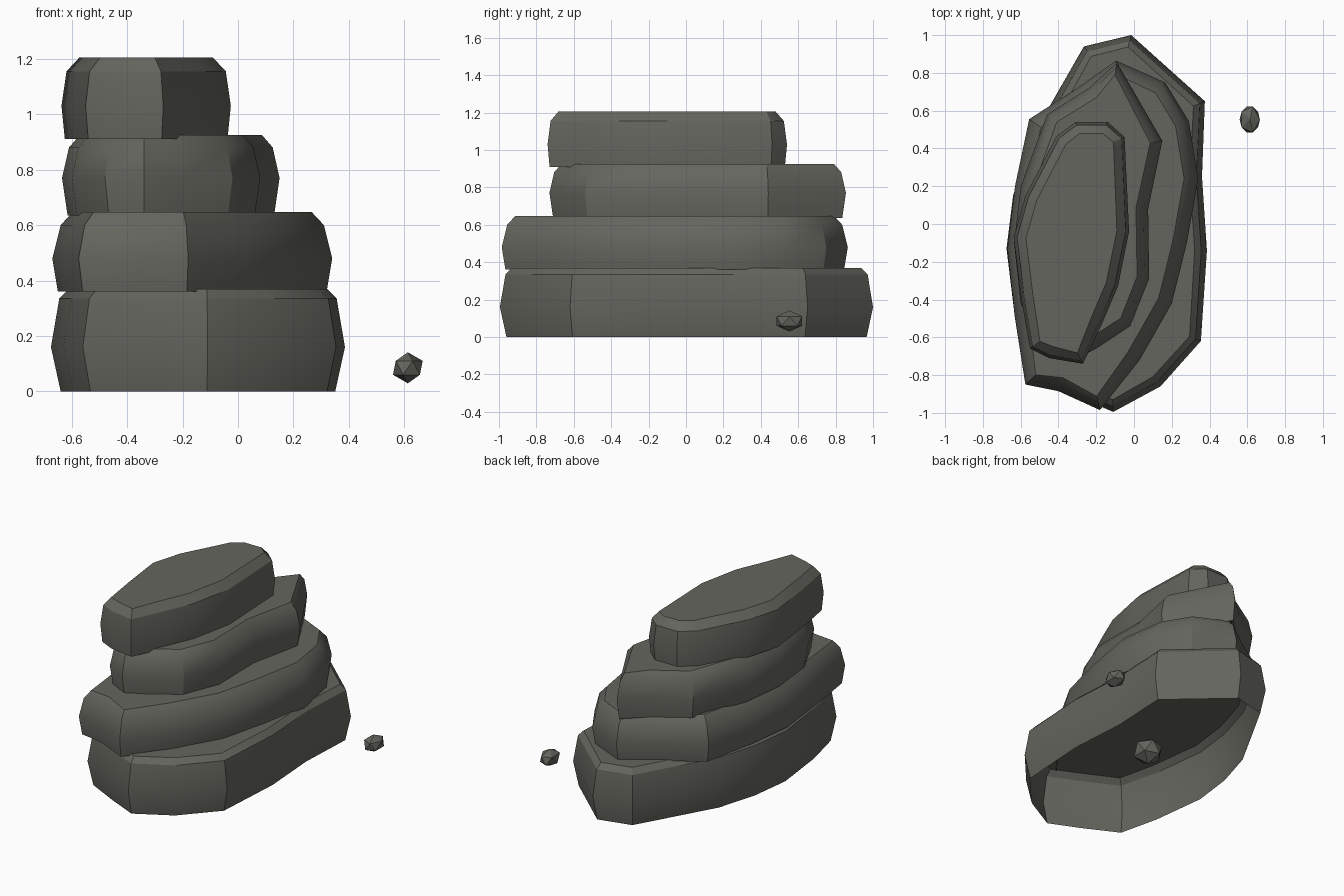
import bpy, bmesh, math
from mathutils import Vector

if "Cube" in bpy.data.objects:
    bpy.data.objects.remove(bpy.data.objects["Cube"])

stone = bpy.data.materials.new("dark grey stone")
stone.diffuse_color = (0.13, 0.13, 0.112, 1)
stone.use_nodes = True
stone.node_tree.nodes["Principled BSDF"].inputs["Base Color"].default_value = stone.diffuse_color


def finish(bm, name, angle):
    me = bpy.data.meshes.new(name)
    bm.normal_update()
    bm.to_mesh(me)
    bm.free()
    ob = bpy.data.objects.new(name, me)
    bpy.context.collection.objects.link(ob)
    me.materials.append(stone)
    if angle:
        bpy.ops.object.select_all(action='DESELECT')
        ob.select_set(True)
        bpy.context.view_layer.objects.active = ob
        bpy.ops.object.shade_smooth_by_angle(angle=math.radians(angle))
    return ob


def inset(pts, d):
    """Move each outline point (anticlockwise) inwards by d."""
    out = []
    for i, p in enumerate(pts):
        t = (p - pts[i - 1]).normalized() + (pts[(i + 1) % len(pts)] - p).normalized()
        t.normalize()
        out.append(p + Vector((-t.y, t.x)) * d)
    return out


def slab(name, outline, rings):
    """Bulging shell, open underneath, with a chamfered flat top."""
    pts = [Vector(p) for p in outline]
    bm = bmesh.new()
    loops = [[bm.verts.new((p.x, p.y, z)) for p in inset(pts, d)] for z, d in rings]
    n = len(pts)
    for a, b in zip(loops, loops[1:]):
        for i in range(n):
            j = (i + 1) % n
            bm.faces.new((a[i], a[j], b[j], b[i]))
    bm.faces.new(loops[-1])
    return finish(bm, name, 32)


# stacked slabs, outlines taken at the widest height
slab("base_slab",
     [(-.11, -.995), (.14, -.86), (.354, -.62), (.386, -.14), (.36, .25), (.375, .65),
      (-.015, 1.0), (-.265, .94), (-.44, .635), (-.56, .42), (-.64, .15),
      (-.675, -.13), (-.63, -.5), (-.56, -.78), (-.33, -.9)],
     [(0, .035), (.16, 0), (.335, .03), (.37, .065)])
slab("lower_middle_slab",
     [(-.18, -.985), (.03, -.72), (.2, -.42), (.28, -.1), (.34, .24), (.29, .545),
      (.164, .75), (-.095, .865), (-.3, .72), (-.555, .555), (-.63, .2),
      (-.67, -.13), (-.63, -.5), (-.575, -.85), (-.4, -.885)],
     [(.36, .02), (.48, 0), (.6, .03), (.648, .075)])
slab("upper_middle_slab",
     [(-.34, -.73), (-.2, -.66), (-.02, -.54), (.08, -.29), (.075, .08), (.15, .44),
      (-.09, .855), (-.24, .72), (-.46, .58), (-.6, .2), (-.635, -.1),
      (-.6, -.42), (-.48, -.66)],
     [(.635, .02), (.77, 0), (.88, .025), (.926, .065)])
slab("top_slab",
     [(-.27, -.74), (-.17, -.53), (-.085, -.33), (-.026, -.04), (-.05, .46), (-.14, .54),
      (-.31, .54), (-.41, .465), (-.575, .15), (-.637, -.07), (-.6, -.38),
      (-.55, -.66), (-.45, -.71)],
     [(.91, .012), (1.03, 0), (1.155, .018), (1.205, .065)])


# loose pebbles, one beside the stack and one under the hollow base
def pebble(name, loc, half):
    bm = bmesh.new()
    bmesh.ops.create_icosphere(bm, subdivisions=1, radius=1)
    for v in bm.verts:
        v.co = Vector(loc) + Vector(v.co[i] * half[i] for i in range(3))
    finish(bm, name, 32)


pebble("side_pebble", (.613, .553, .085), (.06, .08, .056))
pebble("hidden_pebble", (-.12, -.01, .09), (.095, .095, .085))
